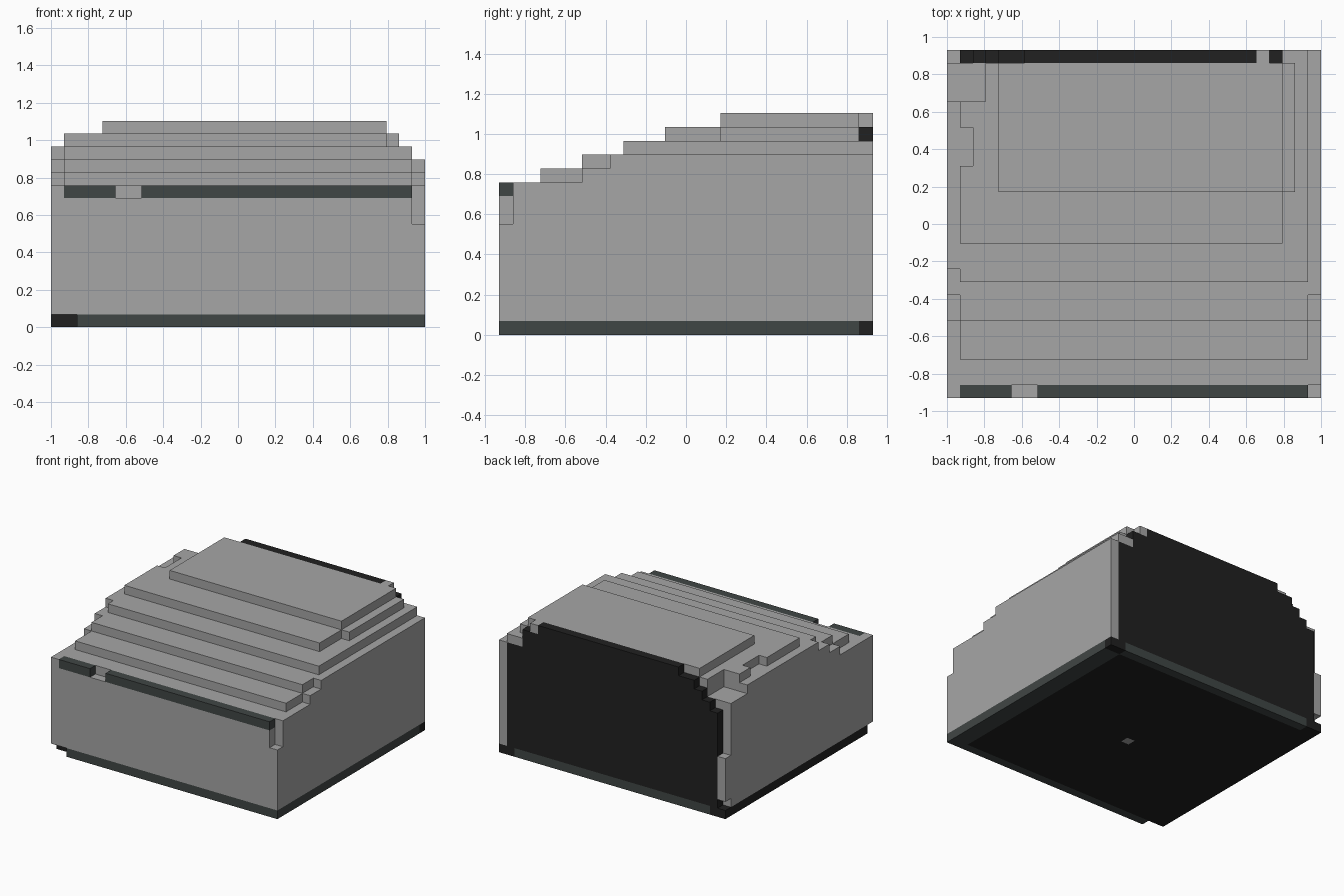
import bpy
import bmesh
from mathutils import Vector

if "Cube" in bpy.data.objects:
    bpy.data.objects.remove(bpy.data.objects["Cube"], do_unlink=True)

NX, NY, NZ = 29, 27, 16
UNIT = 2 / NX
cells = {}


def fill(part, x, y, z):
    """Fill a block of unit cells with a part; None carves the block away."""
    for i in range(*x):
        for j in range(*y):
            for k in range(*z):
                if part:
                    cells[i, j, k] = part
                else:
                    cells.pop((i, j, k), None)


def material(name, colour):
    mat = bpy.data.materials.new(name)
    mat.use_nodes = True
    mat.diffuse_color = (*colour, 1)
    mat.node_tree.nodes["Principled BSDF"].inputs["Base Color"].default_value = (*colour, 1)
    return mat


# Stepped stone body, one terrace per layer
body = "stone_body"
fill(body, (0, NX), (0, NY), (1, 11))
fill(body, (1, 28), (3, NY), (11, 12))
fill(body, (0, NX), (6, NY), (11, 12))
fill(body, (1, 28), (6, NY), (12, 13))
fill(body, (0, NX), (8, NY), (12, 13))
fill(body, (1, 28), (9, NY), (13, 14))
fill(body, (0, 1), (10, NY), (13, 14))
fill(body, (1, 26), (12, NY), (14, 15))
fill(body, (26, 27), (16, 26), (14, 15))
fill(body, (4, 26), (16, 26), (15, 16))
fill(body, (24, 25), (26, NY), (15, 16))

# Chipped edges of the terraces and corners
fill(None, (1, 2), (18, 21), (14, 15))
fill(None, (0, 3), (23, NY), (13, NZ))
fill(None, (28, 29), (0, 1), (8, 11))
fill(None, (5, 7), (0, 1), (10, 11))
fill(None, (0, 1), (26, NY), (7, NZ))
fill(None, (0, 1), (26, NY), (1, 2))

# Dark back panel with stepped shoulders
back = "back_panel"
fill(back, (1, 28), (26, NY), (1, 12))
fill(back, (2, 28), (26, NY), (12, 13))
fill(None, (1, 2), (26, NY), (12, NZ))
fill(back, (3, 26), (26, NY), (13, 14))
fill(None, (3, 4), (26, NY), (14, NZ))
fill(back, (4, 26), (26, NY), (14, 15))
fill(back, (6, 24), (26, NY), (15, 16))

# Base layer: dark underside framed by slate trim
base, trim = "base_plate", "slate_trim"
fill(base, (0, NX), (1, NY), (0, 1))
fill(trim, (2, NX), (0, 1), (0, 1))
fill(trim, (27, NX), (0, 26), (0, 1))
fill(trim, (2, 27), (26, NY), (0, 1))
fill(body, (14, 15), (12, 13), (0, 1))

# Slate strip along the front top edge
fill(trim, (1, 5), (0, 1), (10, 11))
fill(trim, (7, 28), (0, 1), (10, 11))

grey = material("stone_grey", (0.38, 0.38, 0.38))
slate = material("dark_slate", (0.051, 0.061, 0.059))
black = material("soft_black", (0.015, 0.015, 0.015))
PARTS = {body: grey, back: black, base: black, trim: slate}


def build(part, mat):
    """Mesh the exposed faces of one part and merge them into large flats."""
    bm = bmesh.new()
    verts = {}

    def vert(p):
        key = tuple(p)
        if key not in verts:
            verts[key] = bm.verts.new((key[0] - NX / 2, key[1] - NY / 2, key[2]))
            verts[key].co *= UNIT
        return verts[key]

    for cell in [c for c, owner in cells.items() if owner == part]:
        for axis in range(3):
            u, v, n = [[int(a == (axis + s) % 3) for a in range(3)] for s in (1, 2, 0)]
            u, v, n = Vector(u), Vector(v), Vector(n)
            for side in (1, -1):
                near = Vector(cell) + n * side
                if tuple(int(a) for a in near) in cells:
                    continue
                o = Vector(cell) + (n if side > 0 else Vector())
                quad = [o, o + u, o + u + v, o + v]
                bm.faces.new([vert(p) for p in quad[::side]])
    bmesh.ops.dissolve_limit(bm, angle_limit=0.01, verts=bm.verts, edges=bm.edges)
    mesh = bpy.data.meshes.new(part)
    bm.to_mesh(mesh)
    bm.free()
    mesh.materials.append(mat)
    bpy.context.collection.objects.link(bpy.data.objects.new(part, mesh))


for part, mat in PARTS.items():
    build(part, mat)
